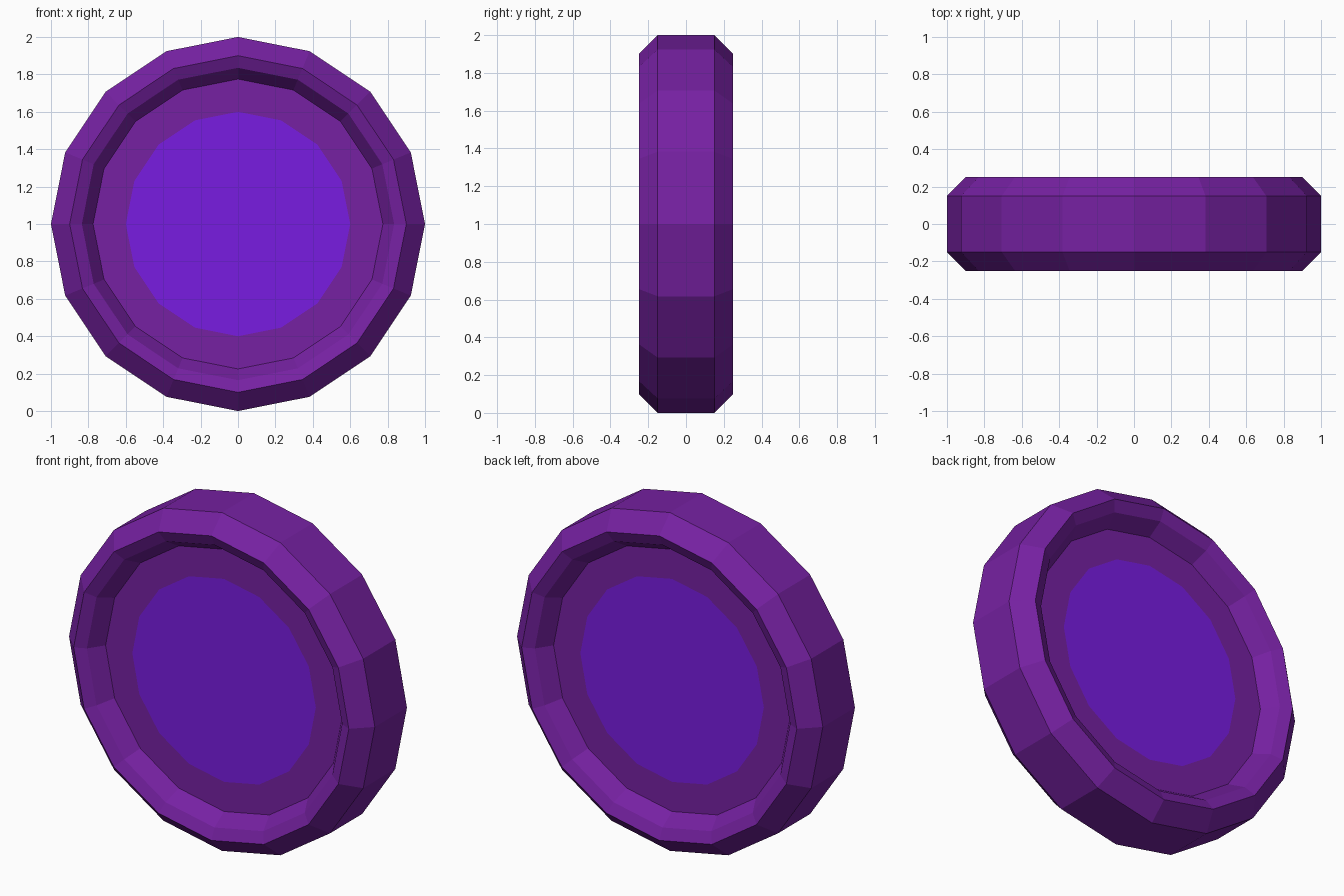
import bpy, bmesh
from math import sin, cos, pi

if "Cube" in bpy.data.objects:
    bpy.data.objects.remove(bpy.data.objects["Cube"])

SIDES = 16


def material(name, color):
    m = bpy.data.materials.new(name)
    m.diffuse_color = color
    m.use_nodes = True
    m.node_tree.nodes["Principled BSDF"].inputs["Base Color"].default_value = m.diffuse_color
    return m


# Rim and disc surfaces: half profile (radius, depth), mirrored front to back
half = [(0.6, -0.13), (0.775, -0.13), (0.835, -0.22), (0.9, -0.25), (1.0, -0.15)]
profile = half + [(r, -y) for r, y in reversed(half)]

bm = bmesh.new()
rings = [[bm.verts.new((r * cos(2 * pi * i / SIDES), y, 1 + r * sin(2 * pi * i / SIDES)))
          for i in range(SIDES)] for r, y in profile]
for a, b in zip(rings, rings[1:]):
    for i in range(SIDES):
        j = (i + 1) % SIDES
        bm.faces.new((a[i], a[j], b[j], b[i]))

# Coloured centre on both sides
for ring in (rings[0], rings[-1]):
    bm.faces.new(ring).material_index = 1

bmesh.ops.recalc_face_normals(bm, faces=bm.faces)
mesh = bpy.data.meshes.new("wheel_disc")
bm.to_mesh(mesh)
bm.free()
mesh.materials.append(material("purple", (0.18, 0.015, 0.36, 1)))
mesh.materials.append(material("violet", (0.19, 0.012, 0.75, 1)))
wheel = bpy.data.objects.new("wheel_disc", mesh)
bpy.context.collection.objects.link(wheel)
